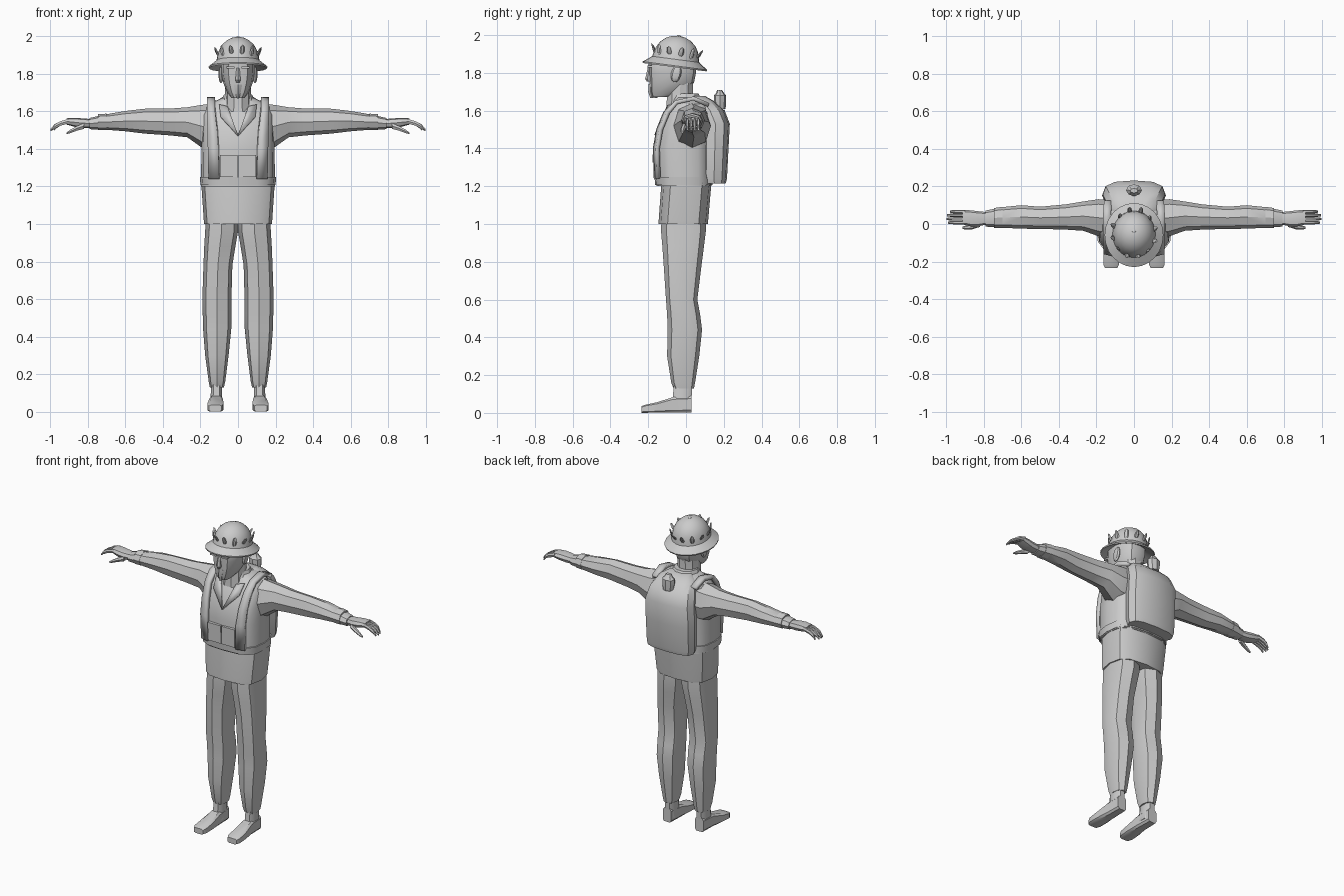
import bpy, bmesh, math
from mathutils import Matrix, Vector

mat = bpy.data.materials.new("plain_grey")
mat.diffuse_color = (0.6, 0.6, 0.6, 1)


def finish(name, bm, mirror=False, angle=32, solid=0):
    """Turn a bmesh into a named object with its material, shading and modifiers."""
    bmesh.ops.remove_doubles(bm, verts=bm.verts, dist=1e-5)
    bmesh.ops.recalc_face_normals(bm, faces=bm.faces)
    me = bpy.data.meshes.new(name)
    bm.to_mesh(me)
    bm.free()
    me.materials.append(mat)
    ob = bpy.data.objects.new(name, me)
    bpy.context.collection.objects.link(ob)
    bpy.ops.object.select_all(action='DESELECT')
    ob.select_set(True)
    bpy.context.view_layer.objects.active = ob
    bpy.ops.object.shade_smooth_by_angle(angle=math.radians(angle))
    if solid:
        m = ob.modifiers.new("Thickness", 'SOLIDIFY')
        m.thickness, m.offset = solid, 0
    if mirror:
        ob.modifiers.new("Mirror", 'MIRROR')
    return ob


def loft(name, axis, rings, n=8, p=2.0, phase=0.0, **kw):
    """Skin rings (t, a0, a1, b0, b1) stacked along an axis; p squares off the section."""
    bm = bmesh.new()
    loops = []
    for t, a0, a1, b0, b1 in rings:
        loop = []
        for i in range(n):
            th = 2 * math.pi * (i + phase) / n
            c, s = math.cos(th), math.sin(th)
            a = (a0 + a1) / 2 + (a1 - a0) / 2 * math.copysign(abs(c) ** (2 / p), c)
            b = (b0 + b1) / 2 + (b1 - b0) / 2 * math.copysign(abs(s) ** (2 / p), s)
            co = {'x': (t, a, b), 'y': (a, t, b), 'z': (a, b, t)}[axis]
            loop.append(bm.verts.new(co))
        loops.append(loop)
    for l, m in zip(loops, loops[1:]):
        for i in range(n):
            j = (i + 1) % n
            bm.faces.new((l[i], l[j], m[j], m[i]))
    bm.faces.new(loops[0])
    bm.faces.new(loops[-1])
    return finish(name, bm, **kw)


def body(name, rings, **kw):
    """Loft up z, symmetric in x: rings (z, half_width, y_front, y_back)."""
    return loft(name, 'z', [(z, -w, w, f, b) for z, w, f, b in rings], **kw)


def box(name, lo, hi, **kw):
    bm = bmesh.new()
    size, mid = Vector(hi) - Vector(lo), (Vector(hi) + Vector(lo)) / 2
    bmesh.ops.create_cube(bm, size=1, matrix=Matrix.Translation(mid) @ Matrix.Diagonal((*size, 1)))
    return finish(name, bm, **kw)


# Trousers, ankles and feet
loft("trouser_leg", 'z', [
    (1.03, 0, .172, -.13, .105), (.96, 0, .175, -.132, .105), (.88, .014, .18, -.125, .095),
    (.78, .03, .184, -.118, .082), (.60, .035, .19, -.106, .06), (.52, .034, .188, -.1, .075),
    (.44, .036, .186, -.097, .085), (.30, .05, .175, -.1, .07), (.16, .068, .156, -.078, .048),
    (.13, .075, .15, -.066, .042)], p=2.5, mirror=True)
loft("ankle", 'z', [(.16, .085, .145, -.066, .036), (.09, .083, .147, -.072, .033),
                    (.03, .08, .15, -.08, .03)], p=3, phase=.5, mirror=True)
loft("foot", 'y', [(.03, .085, .148, 0, .09), (-.07, .08, .152, 0, .085), (-.15, .076, .163, 0, .058),
                   (-.215, .078, .165, 0, .044), (-.235, .088, .155, 0, .036)],
     p=5, phase=.5, mirror=True)

# Jacket skirt, upper body, belt
body("jacket_skirt", [(1.0, .18, -.145, .115), (1.015, .182, -.145, .117), (1.22, .196, -.13, .135)],
     n=12, p=3)
body("jacket", [(1.20, .197, -.155, .135), (1.4, .195, -.165, .135), (1.5, .192, -.147, .14),
                (1.58, .19, -.112, .14), (1.635, .165, -.075, .12), (1.67, .09, -.055, .09)], n=16, p=3)
body("belt", [(1.207, .2, -.163, .14), (1.25, .203, -.167, .14)], n=16, p=3)

# Webbing straps running up the chest and over the shoulders
bm = bmesh.new()
path = [(.1, .155, -.16, 1.24), (.103, .158, -.165, 1.4), (.11, .16, -.147, 1.5),
        (.12, .164, -.11, 1.59), (.122, .165, -.05, 1.645), (.122, .165, .04, 1.665),
        (.12, .16, .12, 1.63)]
rows = [(bm.verts.new((a, y, z)), bm.verts.new((b, y + (.015 if y < -.1 else 0), z)))
        for a, b, y, z in path]
for r, s in zip(rows, rows[1:]):
    bm.faces.new((r[0], r[1], s[1], s[0]))
finish("shoulder_strap", bm, mirror=True, solid=.022)

# Lapels and chest pouches
bm = bmesh.new()
bm.faces.new([bm.verts.new(c) for c in
              ((.1, -.075, 1.635), (.092, -.118, 1.57), (0, -.162, 1.47), (.055, -.095, 1.625))])
finish("lapel", bm, mirror=True, solid=.012)
box("chest_pouch", (.003, -.173, 1.25), (.097, -.13, 1.365), mirror=True)
box("pouch_flap", (.003, -.177, 1.325), (.097, -.14, 1.368), mirror=True)

# Backpack with a small canteen on top
body("backpack", [(1.215, .16, .09, .21), (1.24, .166, .08, .217), (1.4, .17, .08, .225),
                  (1.53, .166, .08, .232), (1.6, .152, .05, .205), (1.65, .125, .03, .15),
                  (1.678, .08, .03, .1)], n=12, p=2.8)
body("canteen", [(1.61, .034, .15, .21), (1.65, .042, .148, .212), (1.68, .042, .148, .212),
                 (1.695, .026, .16, .2), (1.71, .02, .165, .19)], n=8)

# Sleeves and cuffs: rings give x, then y range and z range
loft("sleeve", 'x', [
    (.12, -.07, .13, 1.40, 1.645), (.19, -.065, .132, 1.405, 1.635), (.27, -.036, .12, 1.462, 1.622),
    (.36, -.03, .105, 1.472, 1.615), (.50, -.026, .092, 1.482, 1.614), (.60, -.025, .1, 1.494, 1.602),
    (.70, -.02, .09, 1.502, 1.585), (.79, -.014, .072, 1.505, 1.565)], p=2.2, mirror=True)
loft("cuff", 'x', [(.70, -.022, .092, 1.5, 1.588), (.745, -.02, .085, 1.5, 1.585)], p=2.2, mirror=True)

# Hands: palm, four curled fingers and a thumb
loft("palm", 'x', [(.77, .0, .062, 1.512, 1.558), (.83, -.012, .068, 1.512, 1.563),
                   (.87, -.012, .073, 1.518, 1.566), (.915, -.002, .075, 1.53, 1.563)],
     p=2.6, mirror=True)
for i in range(4):
    y = -.002 + i * .0195
    tip = (0, .006, .004, -.012)[i]
    loft(f"finger_{i + 1}", 'x', [
        (.90, y, y + .019, 1.535, 1.562), (.945, y, y + .019, 1.522, 1.55),
        (.975 + tip / 2, y + .001, y + .018, 1.507, 1.533),
        (.992 + tip, y + .004, y + .015, 1.495, 1.508)], n=6, mirror=True)
loft("thumb", 'x', [(.82, -.015, .015, 1.505, 1.54), (.86, -.028, .0, 1.495, 1.523),
                    (.895, -.03, -.008, 1.482, 1.503), (.915, -.026, -.014, 1.478, 1.487)],
     n=6, mirror=True)

# Collar, neck and head
body("collar", [(1.62, .105, -.1, .1), (1.66, .088, -.09, .088), (1.69, .075, -.075, .07)], n=10)
body("neck", [(1.60, .075, -.11, .05), (1.66, .068, -.105, .04), (1.77, .068, -.1, .042)], n=10)
body("head", [(1.672, .035, -.178, -.09), (1.70, .058, -.19, .0), (1.75, .078, -.193, .043),
              (1.80, .088, -.196, .053), (1.86, .09, -.198, .055), (1.91, .075, -.15, .03)],
     n=12, p=2.5)
body("nose", [(1.755, .012, -.208, -.17), (1.768, .016, -.216, -.17), (1.83, .009, -.202, -.17)],
     n=6, phase=.5)
body("chin_tuft", [(1.668, .006, -.19, -.15), (1.70, .016, -.2, -.15), (1.742, .026, -.198, -.15)],
     n=6, phase=.5)
box("brow", (.018, -.203, 1.828), (.062, -.17, 1.838), mirror=True)
bm = bmesh.new()
bmesh.ops.create_uvsphere(bm, u_segments=8, v_segments=6, radius=1, matrix=
                          Matrix.Translation((.09, -.052, 1.795)) @ Matrix.Rotation(-.25, 4, 'X')
                          @ Matrix.Diagonal((.014, .027, .046, 1)))
finish("ear", bm, mirror=True)

# Helmet: revolved brim and dome, tipped back
tip = Matrix.Translation((0, -.06, 1.83)) @ Matrix.Rotation(math.radians(-7.5), 4, 'X')
bm = bmesh.new()
profile = [(.1, .03), (.17, 0), (.172, .008), (.126, .042), (.121, .065), (.112, .095),
           (.094, .125), (.066, .149), (.034, .163), (0, .168)]
verts = [bm.verts.new((r, 0, z)) for r, z in profile]
edges = [bm.edges.new(e) for e in zip(verts, verts[1:])]
bmesh.ops.spin(bm, geom=verts + edges, cent=(0, 0, 0), axis=(0, 0, 1), angle=2 * math.pi,
               steps=24, use_duplicate=False)
bmesh.ops.transform(bm, matrix=tip @ Matrix.Diagonal((.91, 1, 1, 1)), verts=bm.verts)
finish("helmet", bm, angle=35)
bm = bmesh.new()
bmesh.ops.create_uvsphere(bm, u_segments=8, v_segments=6, radius=.012,
                          matrix=tip @ Matrix.Translation((0, 0, .163)) @ Matrix.Diagonal((1, 1, .7, 1)))
finish("helmet_stud", bm)

# Leaves tucked round the helmet band, leaning outwards
bm = bmesh.new()
for i in range(12):
    lean = (.45, .2, .6)[i % 3]
    m = (tip @ Matrix.Diagonal((.91, 1, 1, 1)) @ Matrix.Rotation(i * math.pi / 6 + .2, 4, 'Z')
         @ Matrix.Translation((.124, 0, .078)) @ Matrix.Rotation(lean, 4, 'Y')
         @ Matrix.Diagonal((.006, .014, .036, 1)))
    bmesh.ops.create_uvsphere(bm, u_segments=6, v_segments=4, radius=1, matrix=m)
finish("helmet_leaves", bm)
